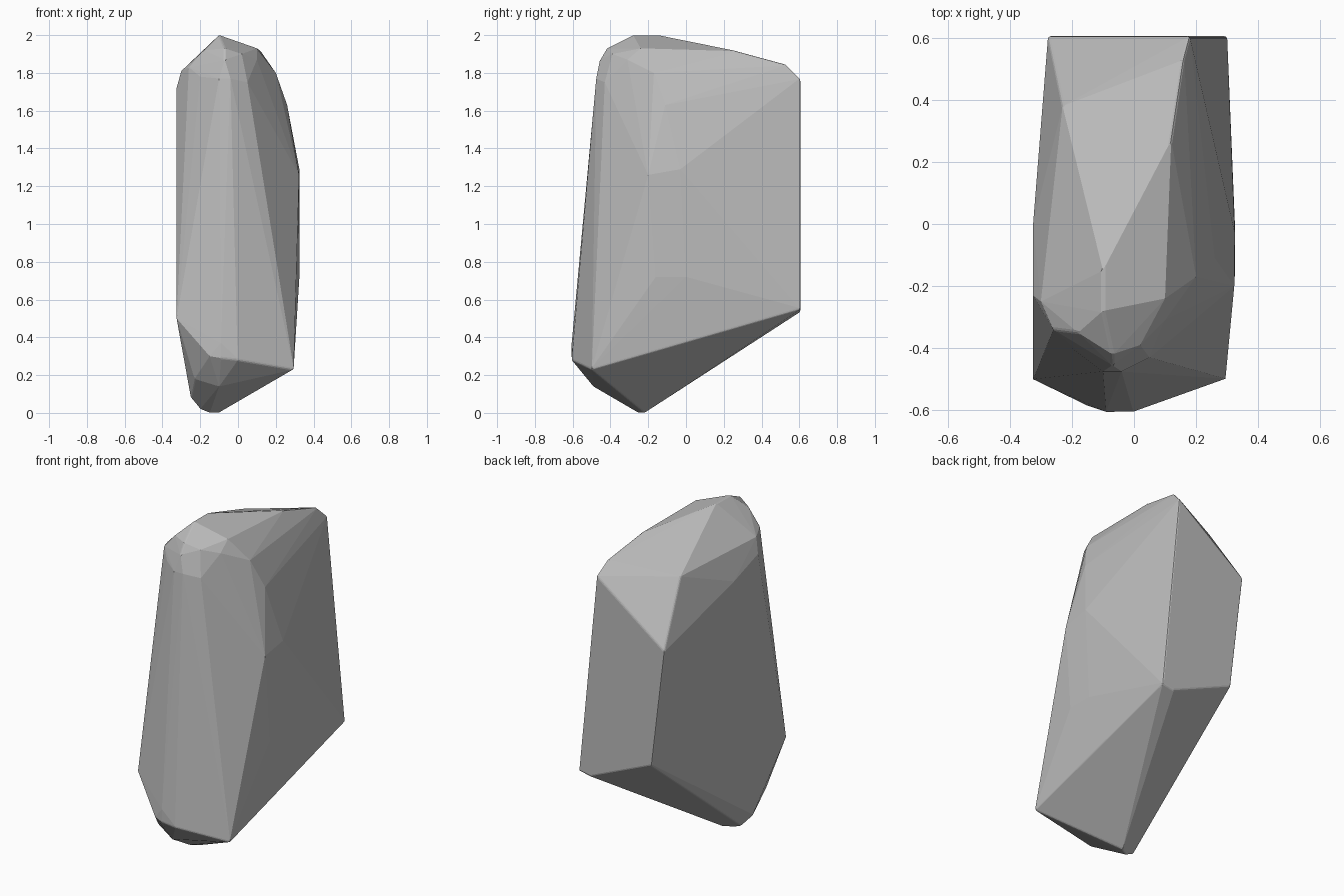
import bpy
import bmesh

start_cube = bpy.data.objects.get("Cube")
if start_cube:
    bpy.data.objects.remove(start_cube, do_unlink=True)


def make_material(name, colour):
    material = bpy.data.materials.new(name)
    material.use_nodes = True
    material.diffuse_color = colour
    shader = next(n for n in material.node_tree.nodes if n.type == "BSDF_PRINCIPLED")
    shader.inputs["Base Color"].default_value = colour
    shader.inputs["Roughness"].default_value = 0.9
    return material


def hull_object(name, corner_groups, material):
    """Wrap the corner points in a convex skin with merged flat facets."""
    bm = bmesh.new()
    for group in corner_groups:
        for corner in group:
            bm.verts.new(corner)
    result = bmesh.ops.convex_hull(bm, input=bm.verts[:], use_existing_faces=False)
    inside = {g for g in result["geom_interior"] + result["geom_unused"]
              if isinstance(g, bmesh.types.BMVert)}
    bmesh.ops.delete(bm, geom=list(inside), context="VERTS")
    bmesh.ops.dissolve_limit(bm, angle_limit=0.02, verts=bm.verts[:], edges=bm.edges[:])
    bmesh.ops.recalc_face_normals(bm, faces=bm.faces[:])
    mesh = bpy.data.meshes.new(name)
    bm.to_mesh(mesh)
    bm.free()
    mesh.materials.append(material)
    rock = bpy.data.objects.new(name, mesh)
    bpy.context.collection.objects.link(rock)
    return rock


# flat back wall, cut lower on the right
back_wall = [
    (.18, .605, 1.77), (.3, .605, .55), (.22, .605, .535),
    (-.19, .605, .71), (-.277, .605, 1.43),
]
# sloping crown and its rounded front shoulder
crown = [
    (.16, .53, 1.845), (.12, .27, 1.915), (-.23, .38, 1.79),
    (-.1, -.15, 2), (-.1, -.28, 2), (.1, -.24, 1.93),
    (-.07, -.42, 1.93), (.02, -.39, 1.9), (.1, -.31, 1.87),
    (-.18, -.35, 1.92), (-.26, -.34, 1.83), (-.3, -.25, 1.81),
]
# nose ridge running down the front
nose = [
    (-.1, -.475, 1.77), (-.04, -.475, 1.77), (-.07, -.455, 1.87),
    (.05, -.43, 1.75), (-.2, -.4, 1.78), (-.09, -.605, .37),
    (0, -.605, .28), (-.09, -.605, .29), (-.15, -.585, .3),
]
# side flanks
left_flank = [
    (.2, -.17, 1.8), (.26, -.11, 1.63), (.323, -.2, 1.26), (.325, -.03, 1.29),
    (.325, -.16, .72), (.325, 0, .72), (.295, -.5, .23),
]
right_flank = [
    (-.325, 0, 1.64), (-.325, -.23, 1.72), (-.325, -.5, .5),
]
# blunt foot
foot = [
    (-.23, -.44, .18), (-.25, -.29, .08), (-.1, -.49, .14),
    (-.2, -.25, .02), (-.15, -.25, 0), (-.1, -.22, 0),
]

stone = make_material("grey stone", (.5, .5, .5, 1))
boulder = hull_object(
    "boulder",
    [back_wall, crown, nose, left_flank, right_flank, foot],
    stone,
)

# slightly worn sharp edges
worn = boulder.modifiers.new("worn edges", "BEVEL")
worn.width = .008
worn.segments = 2
worn.limit_method = "ANGLE"
worn.angle_limit = .6
